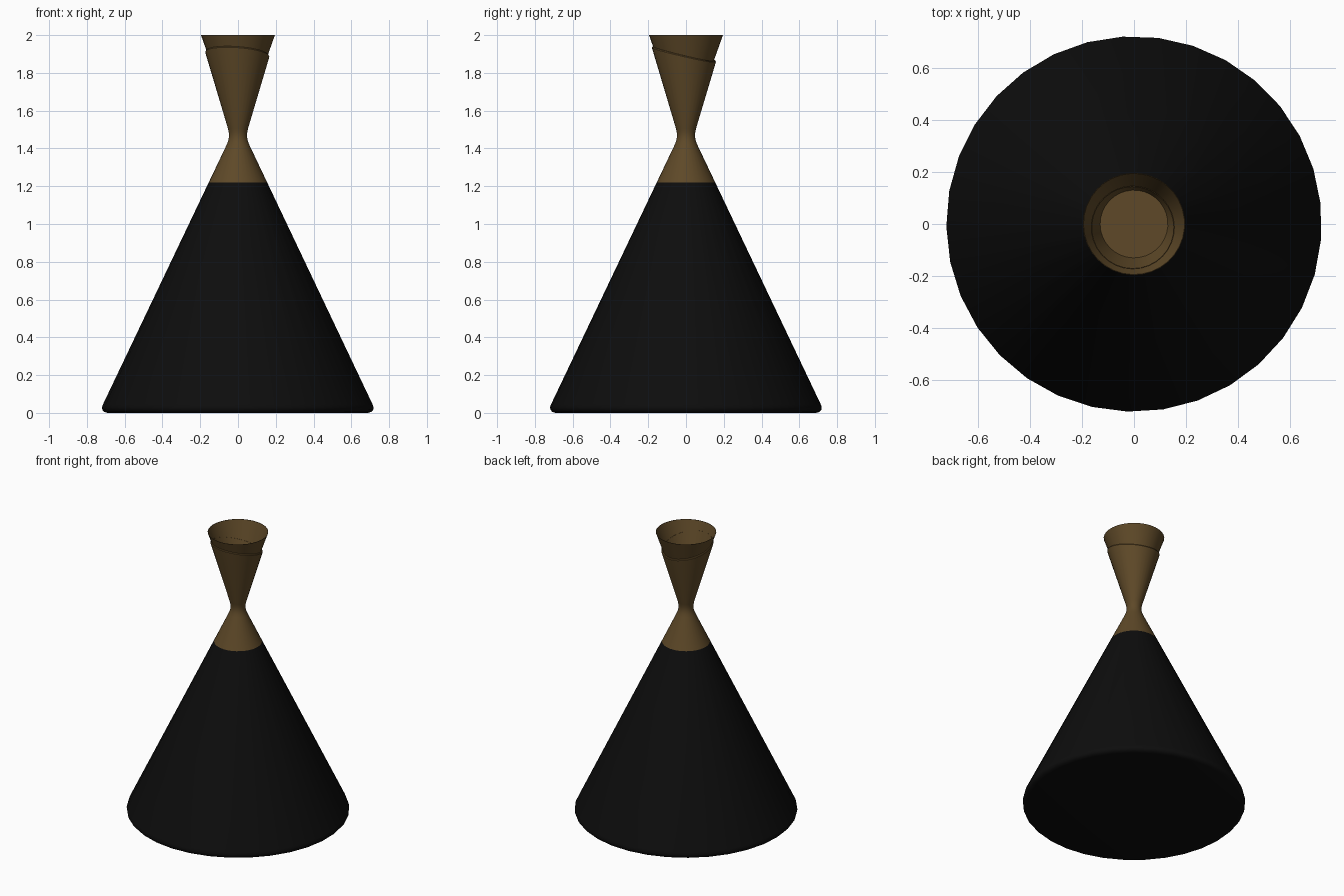
import bpy, bmesh, math

cube = bpy.data.objects.get("Cube")
if cube:
    bpy.data.objects.remove(cube, do_unlink=True)

SIDES = 33
PHASE = math.radians(6.2)


def material(name, rgb):
    m = bpy.data.materials.new(name)
    m.use_nodes = True
    m.diffuse_color = (*rgb, 1)
    bsdf = m.node_tree.nodes["Principled BSDF"]
    bsdf.inputs["Base Color"].default_value = (*rgb, 1)
    bsdf.inputs["Roughness"].default_value = 0.8
    return m


def rim_lift(a):
    """Height offset of the slanted rim at one angle."""
    return -0.168 * (0.223 * math.sin(a) + 0.076 * math.cos(a))


def lathe(name, profile, mat):
    """Revolve (radius, z, slant, flare) points; slanted points follow the rim."""
    bm = bmesh.new()
    rings = []
    for r, z, *extra in profile:
        slant, flare = extra or (0, 0)
        if r == 0:
            rings.append([bm.verts.new((0, 0, z))] * SIDES)
            continue
        ring = []
        for i in range(SIDES):
            a = PHASE + math.tau * i / SIDES
            dz = slant * rim_lift(a)
            rad = r + flare * dz
            ring.append(bm.verts.new((rad * math.cos(a), rad * math.sin(a), z + dz)))
        rings.append(ring)
    for low, high in zip(rings, rings[1:]):
        for i in range(SIDES):
            j = (i + 1) % SIDES
            corners = dict.fromkeys((low[i], low[j], high[j], high[i]))
            bm.faces.new(list(corners))
    bmesh.ops.recalc_face_normals(bm, faces=bm.faces)
    mesh = bpy.data.meshes.new(name)
    bm.to_mesh(mesh)
    bm.free()
    mesh.materials.append(mat)
    obj = bpy.data.objects.new(name, mesh)
    bpy.context.collection.objects.link(obj)
    bpy.ops.object.select_all(action="DESELECT")
    obj.select_set(True)
    bpy.context.view_layer.objects.active = obj
    bpy.ops.object.shade_smooth_by_angle(angle=math.radians(35))
    return obj


black = material("matte black", (0.004, 0.004, 0.004))
brown = material("warm brown", (0.112, 0.066, 0.021))

# Wide conical base with a rounded bottom edge
lathe("cone_base", [(0, 0), (0.69, 0), (0.708, 0.005), (0.718, 0.016),
                    (0.72, 0.03), (0.715, 0.045), (0.155, 1.22)], black)

# Pinched neck flaring into a cup with a slanted rim
lathe("neck_cup", [(0.155, 1.22), (0.062, 1.415), (0.053, 1.437), (0.049, 1.455),
                   (0.048, 1.47), (0.049, 1.485), (0.053, 1.505),
                   (0.168, 1.89, 1, 0.29), (0.169, 1.896, 1, 0.29),
                   (0.166, 1.901, 1, 0.29), (0.157, 1.903, 1, 0.37)], brown)

# Open funnel insert with a flat floor
lathe("funnel_insert", [(0, 1.815), (0.13, 1.815), (0.196, 2.0), (0.194, 2.0),
                        (0.13, 1.822), (0, 1.822)], brown)
